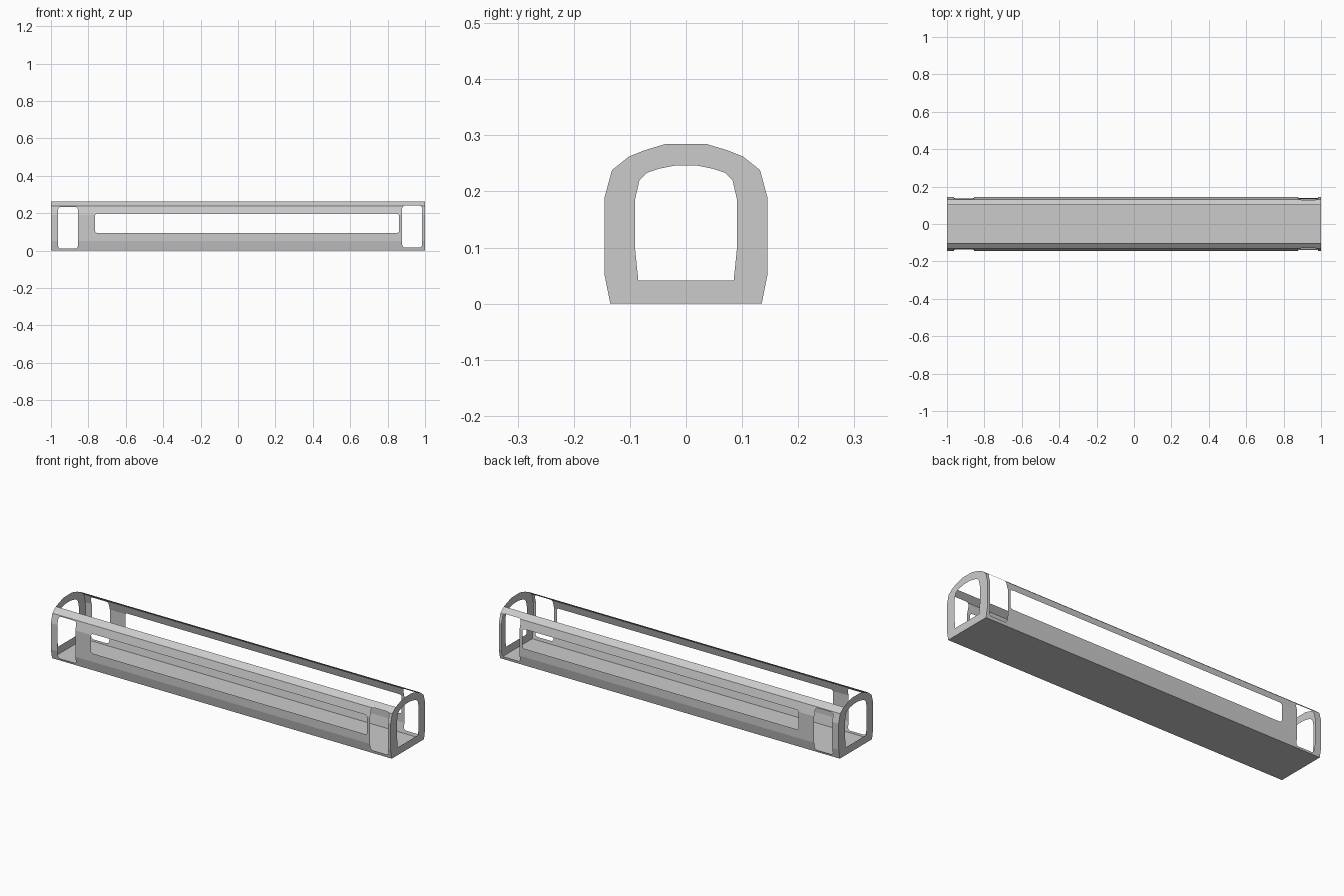
import bpy, bmesh, math
from mathutils import Vector

if "Cube" in bpy.data.objects:
    bpy.data.objects.remove(bpy.data.objects["Cube"])

# Half cross-section (y, z) of the body shell; side sheets stop at the open roof
SIDE = [(0.135, 0), (0.145, 0.05), (0.145, 0.19), (0.132, 0.238), (0.102, 0.262)]
ROOF = [(0.075, 0.273), (0.035, 0.285)]
OPENING = [(0.085, 0.041), (0.091, 0.10), (0.091, 0.185), (0.083, 0.22),
           (0.07, 0.233), (0.05, 0.24), (0.02, 0.246)]


def mirrored(half):
    return half + [(-y, z) for y, z in reversed(half)]


def rounded_rect(x0, x1, z0, z1, r=0.014, steps=3):
    pts = []
    for cx, cz, start in ((x1 - r, z1 - r, 0), (x0 + r, z1 - r, 90),
                          (x0 + r, z0 + r, 180), (x1 - r, z0 + r, 270)):
        for i in range(steps + 1):
            a = math.radians(start + 90 * i / steps)
            pts.append((cx + r * math.cos(a), cz + r * math.sin(a)))
    return pts


def sheet(loops, place, normal):
    """Flat sheet: the first loop is the outline, the others are holes."""
    bm = bmesh.new()
    for loop in loops:
        vs = [bm.verts.new(place(*p)) for p in loop]
        for i, v in enumerate(vs):
            bm.edges.new((v, vs[(i + 1) % len(vs)]))
    bmesh.ops.triangle_fill(bm, use_beauty=True, edges=bm.edges[:], normal=normal)
    for f in bm.faces:
        f.normal_update()
        if f.normal.dot(Vector(normal)) < 0:
            f.normal_flip()
    return bm


def finish(bm, name):
    mesh = bpy.data.meshes.new(name)
    bm.to_mesh(mesh)
    bm.free()
    ob = bpy.data.objects.new(name, mesh)
    bpy.context.collection.objects.link(ob)


def side_y(z):
    for (y0, z0), (y1, z1) in zip(SIDE, SIDE[1:]):
        if z <= z1 + 1e-6:
            return y0 + (y1 - y0) * (z - z0) / (z1 - z0)
    return SIDE[-1][0]


# Side walls: doorways and long window, then folded along the cross-section
top = SIDE[-1][1]
wall = [[(-1, 0), (1, 0), (1, top), (-1, top)],
        rounded_rect(-0.962, -0.856, 0.01, 0.233),
        rounded_rect(0.878, 0.984, 0.016, 0.24),
        rounded_rect(-0.765, 0.862, 0.094, 0.197)]
for name, s in (("front_wall", -1), ("back_wall", 1)):
    bm = sheet(wall, lambda x, z: (x, 0, z), (0, s, 0))
    for _, z in SIDE[1:-1]:
        bmesh.ops.bisect_plane(bm, geom=bm.verts[:] + bm.edges[:] + bm.faces[:],
                               plane_co=(0, 0, z), plane_no=(0, 0, 1))
    bmesh.ops.triangulate(bm, faces=bm.faces[:])
    for v in bm.verts:
        v.co.y = s * side_y(v.co.z)
    finish(bm, name)

# Arched end frames
for name, s in (("left_end_frame", -1), ("right_end_frame", 1)):
    finish(sheet([mirrored(SIDE + ROOF), mirrored(OPENING)],
                 lambda y, z: (s, y, z), (s, 0, 0)), name)

# Floor
w = SIDE[0][0]
finish(sheet([[(-1, -w), (1, -w), (1, w), (-1, w)]],
             lambda x, y: (x, y, 0), (0, 0, -1)), "floor")
